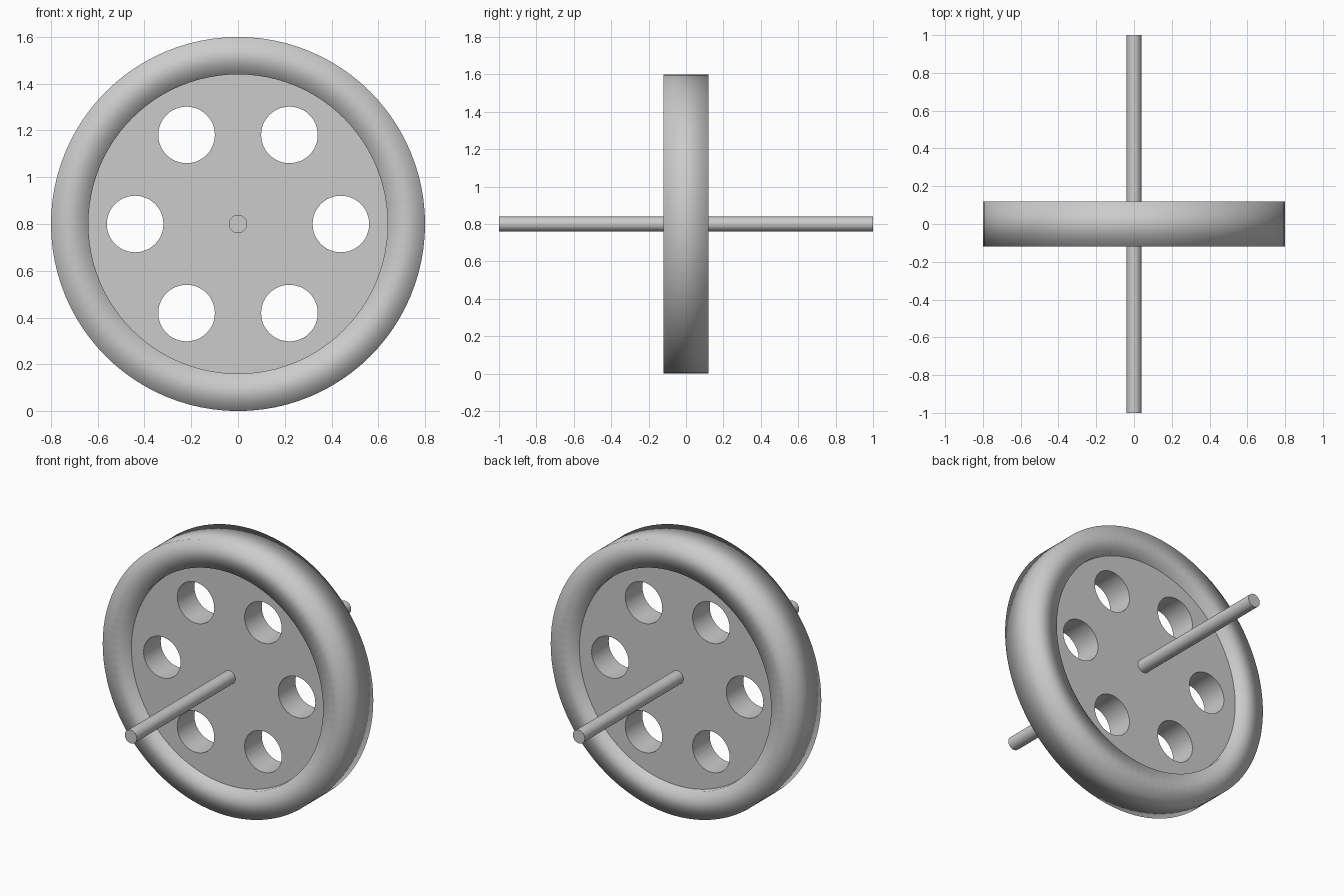
import bpy
import math

if "Cube" in bpy.data.objects:
    bpy.data.objects.remove(bpy.data.objects["Cube"])

CENTRE_Z = 0.8
SIDES = 96


def cylinder(name, radius, depth, x=0.0, z=CENTRE_Z, sides=SIDES):
    """Cylinder lying along the y axis."""
    bpy.ops.mesh.primitive_cylinder_add(
        vertices=sides, radius=radius, depth=depth,
        location=(x, 0, z), rotation=(math.pi / 2, 0, 0))
    obj = bpy.context.object
    obj.name = name
    return obj


def select_only(obj):
    bpy.ops.object.select_all(action='DESELECT')
    obj.select_set(True)
    bpy.context.view_layer.objects.active = obj


def cut(obj, cutter):
    """Subtract a helper solid, then discard it."""
    cutter.hide_render = True
    mod = obj.modifiers.new("cut", 'BOOLEAN')
    mod.operation = 'DIFFERENCE'
    mod.solver = 'EXACT'
    mod.object = cutter
    select_only(obj)
    bpy.ops.object.modifier_apply(modifier=mod.name)
    bpy.data.objects.remove(cutter, do_unlink=True)


# Rim: a rectangular section swept round the axle, softly shaded
section = [(0.64, -0.12), (0.80, -0.12), (0.80, 0.12), (0.64, 0.12)]
verts, faces = [], []
n = len(section)
for i in range(SIDES):
    a = 2 * math.pi * i / SIDES
    verts += [(r * math.cos(a), y, r * math.sin(a)) for r, y in section]
    j = (i + 1) % SIDES
    faces += [(i * n + k, i * n + (k + 1) % n, j * n + (k + 1) % n, j * n + k)
              for k in range(n)]
mesh = bpy.data.meshes.new("rim")
mesh.from_pydata(verts, [], faces)
rim = bpy.data.objects.new("rim", mesh)
rim.location.z = CENTRE_Z
bpy.context.collection.objects.link(rim)
select_only(rim)
bpy.ops.object.mode_set(mode='EDIT')
bpy.ops.mesh.select_all(action='SELECT')
bpy.ops.mesh.normals_make_consistent(inside=False)
bpy.ops.object.mode_set(mode='OBJECT')
bpy.ops.object.shade_smooth()

# Recessed wheel disc with six round holes
disc = cylinder("wheel_disc", 0.642, 0.16)
for i in range(6):
    a = i * math.pi / 3
    cut(disc, cylinder("hole_cutter", 0.121, 0.5, 0.44 * math.cos(a),
                       CENTRE_Z + 0.44 * math.sin(a), 48))
select_only(disc)
bpy.ops.object.shade_smooth_by_angle(angle=math.radians(30))

# Axle through the middle
axle = cylinder("axle", 0.039, 2.0, sides=32)
select_only(axle)
bpy.ops.object.shade_smooth_by_angle(angle=math.radians(30))
